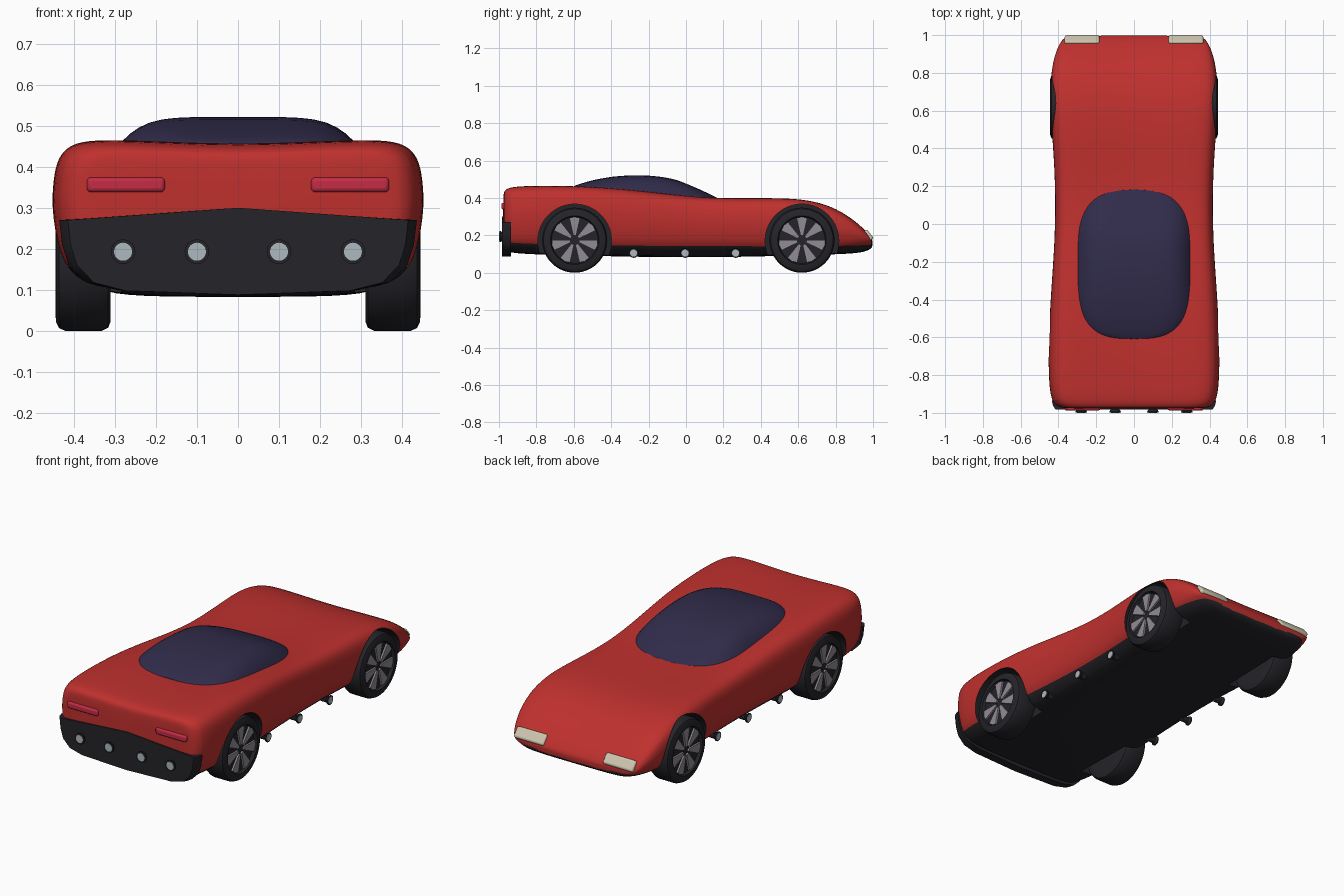
import bpy, bmesh
from math import sin, cos, pi, radians
from mathutils import Matrix, Vector

if "Cube" in bpy.data.objects:
    bpy.data.objects.remove(bpy.data.objects["Cube"])


def material(name, r, g, b):
    m = bpy.data.materials.new(name)
    m.diffuse_color = (r, g, b, 1)
    m.use_nodes = True
    m.node_tree.nodes["Principled BSDF"].inputs["Base Color"].default_value = m.diffuse_color
    return m


RED = material("red_paint", 0.52, 0.03, 0.027)
BLACK = material("black_trim", 0.018, 0.017, 0.022)
GLASS = material("tinted_glass", 0.03, 0.025, 0.07)
SPOKE = material("spoke_metal", 0.29, 0.26, 0.3)
TIP = material("pipe_tip", 0.42, 0.48, 0.51)
LAMP = material("headlight_lens", 0.62, 0.57, 0.43)
TAIL = material("tail_lens", 0.55, 0.025, 0.06)


def finish(name, bm, mats, mirror=False, bevel=0, angle=35):
    bmesh.ops.recalc_face_normals(bm, faces=bm.faces)
    me = bpy.data.meshes.new(name)
    bm.to_mesh(me)
    bm.free()
    ob = bpy.data.objects.new(name, me)
    bpy.context.collection.objects.link(ob)
    for m in mats:
        me.materials.append(m)
    if bevel:
        mod = ob.modifiers.new("bevel", 'BEVEL')
        mod.width, mod.segments = bevel, 3
    if mirror:
        ob.modifiers.new("mirror", 'MIRROR')
    smooth(ob, angle)
    return ob


def select(ob):
    bpy.ops.object.select_all(action='DESELECT')
    ob.select_set(True)
    bpy.context.view_layer.objects.active = ob


def smooth(ob, angle):
    select(ob)
    bpy.ops.object.shade_smooth_by_angle(angle=radians(angle))


def loft(bm, rings, caps=True):
    """Skin a list of closed rings; returns the side faces row by row."""
    vs = [[bm.verts.new(p) for p in r] for r in rings]
    n = len(vs[0])
    rows = [[bm.faces.new((a[i], a[(i + 1) % n], b[(i + 1) % n], b[i]))
             for i in range(n)] for a, b in zip(vs, vs[1:])]
    if caps:
        bm.faces.new(vs[0])
        bm.faces.new(vs[-1])
    return rows


def lathe(bm, profile, y, z, n=40):
    """Revolve (x, radius) points about an axis parallel to x."""
    loft(bm, [[(x, y + r * cos(2 * pi * k / n), z + r * sin(2 * pi * k / n))
               for k in range(n)] for x, r in profile])


# Body stations: y, half width, bottom, sill line, top
STATIONS = [
    (-.978, .36, .135, .17, .42), (-.97, .405, .12, .165, .445),
    (-.94, .437, .108, .16, .46), (-.86, .452, .10, .155, .467),
    (-.7, .456, .095, .15, .468), (-.5, .45, .09, .147, .463),
    (-.3, .437, .086, .145, .447), (-.1, .423, .083, .143, .424),
    (.1, .418, .083, .143, .403), (.3, .423, .085, .143, .40),
    (.5, .438, .09, .14, .402), (.65, .447, .094, .14, .393),
    (.78, .443, .098, .143, .357), (.88, .427, .102, .147, .297),
    (.95, .40, .11, .15, .237), (.985, .375, .125, .152, .195),
    (.998, .34, .14, .155, .172)]
# Cross-section above the sill: fraction of half width, fraction of height
UPPER = [(.92, 0), (.965, .15), (1, .45), (.99, .7), (.965, .86),
         (.9, .96), (.77, 1.0), (.4, .98), (0, .96)]
WHEELS = (-.595, .62)


def section(y, w, b, s, t):
    half = [(0, b), (.6 * w, b), (.82 * w, b + .25 * (s - b))]
    half += [(w * fx, s + fz * (t - s)) for fx, fz in UPPER]
    return [(x, y, z) for x, z in half] + [(-x, y, z) for x, z in half[-2:0:-1]]


# Body shell with black underside
bm = bmesh.new()
rows = loft(bm, [section(*s) for s in STATIONS])
for row in rows:
    for i in (0, 1, 2, -1, -2, -3):
        row[i].material_index = 1
body = finish("body", bm, [RED, BLACK])
sub = body.modifiers.new("subdivision", 'SUBSURF')
sub.levels = sub.render_levels = 2

# Wheel wells cut from the body
bm = bmesh.new()
for y in WHEELS:
    for s in (1, -1):
        lathe(bm, [(s * .285, .197), (s * .6, .197)], y, .17, 64)
for f in bm.faces:
    f.material_index = 1
cutter = finish("well_cutter", bm, [RED, BLACK])
cutter.hide_render = True
cut = body.modifiers.new("wells", 'BOOLEAN')
cut.operation, cut.solver, cut.object = 'DIFFERENCE', 'EXACT', cutter
select(body)
bpy.ops.object.convert(target='MESH')
bpy.data.objects.remove(cutter)
smooth(body, 40)


# Glass canopy
def lerp(table, y):
    for (y0, a), (y1, b) in zip(table, table[1:]):
        if y <= y1:
            return a + (b - a) * (y - y0) / (y1 - y0)
    return table[-1][1]


BASE = [(s[0], s[4] - .016) for s in STATIONS]
ROOF = [(-.62, .45), (-.6, .465), (-.5, .495), (-.4, .513), (-.3, .521), (-.22, .521),
        (-.13, .513), (-.05, .497), (.05, .456), (.13, .419), (.19, .388)]
bm = bmesh.new()
grid = []
for i in range(37):
    v = -cos(pi * i / 36)
    y = -.213 + .395 * v
    half = .305 * max(0, 1 - abs(v) ** 3.5) ** (1 / 3.5)
    base = lerp(BASE, y)
    rise = max(.004, sum(lerp(ROOF, y + d) for d in (-.02, 0, .02)) / 3 - base)
    grid.append([bm.verts.new((half * u, y, base + rise * (1 - abs(u) ** 5.5)))
                 for u in [-cos(pi * j / 24) for j in range(25)]])
for a, b in zip(grid, grid[1:]):
    for j in range(24):
        bm.faces.new((a[j], a[j + 1], b[j + 1], b[j]))
bmesh.ops.remove_doubles(bm, verts=bm.verts, dist=1e-5)
finish("canopy", bm, [GLASS], angle=60)

# Rear bumper panel
bm = bmesh.new()
half = [(0, .30), (.425, .27), (.418, .21), (.402, .16), (.36, .118), (.28, .098), (0, .088)]
outline = half + [(-x, z) for x, z in half[-2:0:-1]]
loft(bm, [[(x * k, y, z) for x, z in outline]
          for y, k in ((-.935, 1.025), (-.965, 1.005), (-.983, .975))])
finish("rear_bumper", bm, [BLACK])

# Tyres and spokes
for label, y in zip(("rear", "front"), WHEELS):
    bm = bmesh.new()
    lathe(bm, [(.31, .12), (.31, .15), (.316, .166), (.332, .174), (.42, .174),
               (.436, .167), (.443, .152), (.445, .13), (.428, .124), (.428, .02)],
          y, .174, 48)
    finish(label + "_tyres", bm, [BLACK], mirror=True)
    bm = bmesh.new()
    for k in range(7):
        a = pi / 2 + 2 * pi * k / 7
        wedge = [(.025, -.3), (.122, -.24), (.125, 0), (.122, .24), (.025, .3)]
        loft(bm, [[(x, y + r * cos(a + d), .174 + r * sin(a + d)) for r, d in wedge]
                  for x in (.425, .438)])
    finish(label + "_spokes", bm, [SPOKE], mirror=True)


# Pipes: flared sleeve with a bright tip, built along x then placed
def pipes(name, places, turn, mirror):
    for part, prof, mat in (
            ("sleeve", [(-.06, .02), (-.02, .02), (-.006, .03), (0, .03), (0, .02)], BLACK),
            ("tip", [(-.01, .022), (.002, .022)], TIP)):
        bm = bmesh.new()
        for p in places:
            new = bmesh.new()
            lathe(new, prof, 0, 0, 24)
            new.transform(Matrix.Translation(p) @ turn)
            tmp = bpy.data.meshes.new("tmp")
            new.to_mesh(tmp)
            new.free()
            bm.from_mesh(tmp)
            bpy.data.meshes.remove(tmp)
        finish(name + "_" + part, bm, [mat], mirror=mirror)


pipes("exhaust", [(.1, -.998, .193), (.28, -.998, .193)], Matrix.Rotation(-pi / 2, 4, 'Z'), True)
pipes("side_pipe", [(.385, y, .105) for y in (-.28, -.005, .265)],
      Matrix.Scale(.85, 4), True)


# Lamps
def lamp(name, centre, size, tilt, mat, bevel):
    bm = bmesh.new()
    bmesh.ops.create_cube(bm, size=1)
    bm.transform(Matrix.Translation(centre) @ Matrix.Rotation(tilt, 4, 'X')
                 @ Matrix.Diagonal((*size, 1)))
    finish(name, bm, [mat], mirror=True, bevel=bevel, angle=60)


lamp("headlights", (.275, .973, .2), (.185, .062, .03), -.9, LAMP, .011)
lamp("tail_lights", (.273, -.972, .356), (.19, .03, .036), 0, TAIL, .01)
